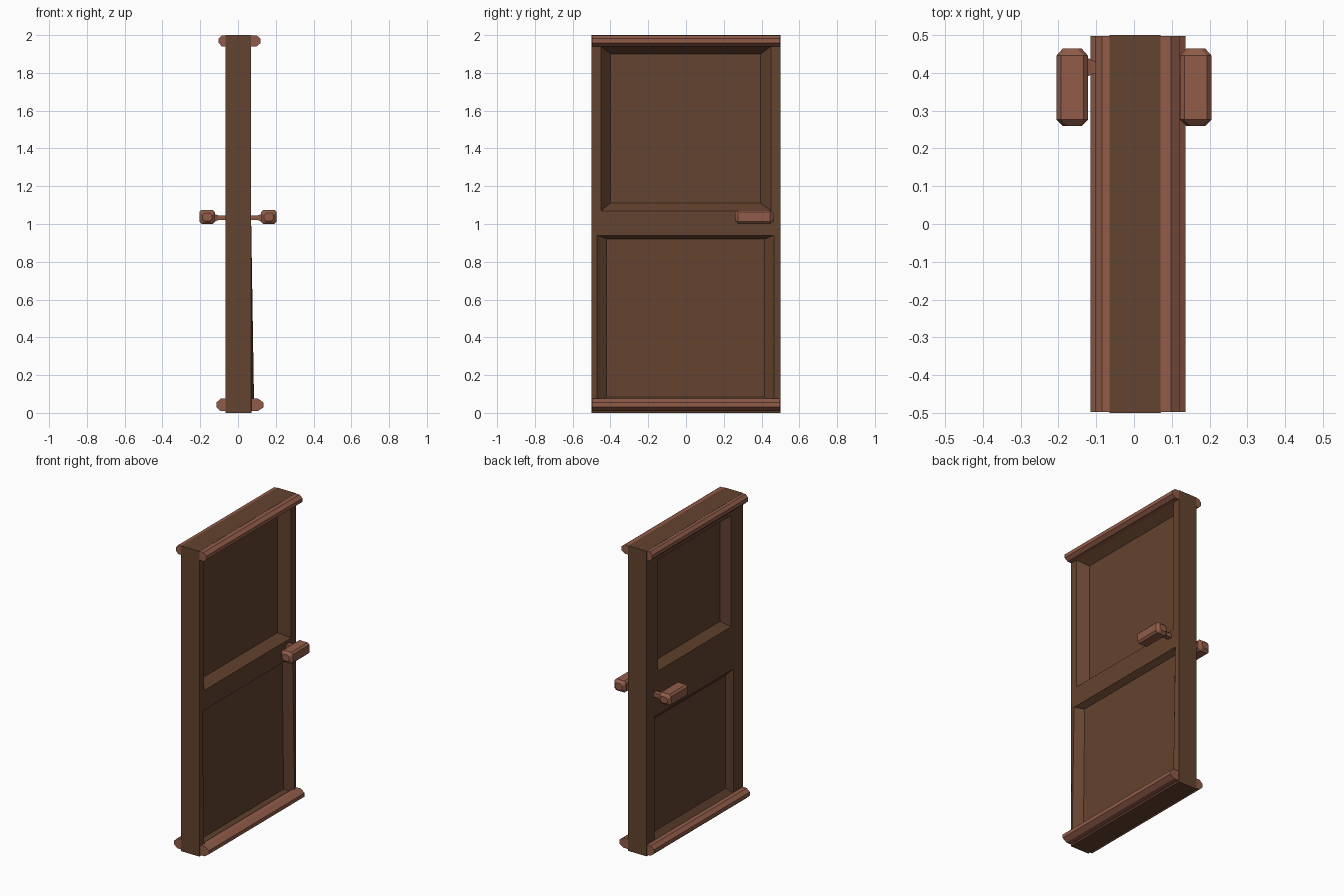
import bpy, bmesh

if "Cube" in bpy.data.objects:
    bpy.data.objects.remove(bpy.data.objects["Cube"])


def mat(name, c):
    m = bpy.data.materials.new(name)
    m.diffuse_color = (*c, 1)
    m.use_nodes = True
    m.node_tree.nodes["Principled BSDF"].inputs["Base Color"].default_value = m.diffuse_color
    return m


WOOD = mat("dark_wood", (0.127, 0.056, 0.029))
TRIM = mat("reddish_trim", (0.283, 0.107, 0.067))


def finish(bm, name, m):
    bmesh.ops.remove_doubles(bm, verts=bm.verts, dist=1e-5)
    bmesh.ops.recalc_face_normals(bm, faces=bm.faces)
    me = bpy.data.meshes.new(name)
    bm.to_mesh(me)
    bm.free()
    me.materials.append(m)
    ob = bpy.data.objects.new(name, me)
    bpy.context.collection.objects.link(ob)
    return ob


def face(bm, pts):
    bm.faces.new([bm.verts.new(p) for p in pts])


def loft(bm, loops, start=False, end=True):
    for a, b in zip(loops, loops[1:]):
        n = len(a)
        for i in range(n):
            j = (i + 1) % n
            face(bm, (a[i], a[j], b[j], b[i]))
    if start:
        face(bm, loops[0])
    if end:
        face(bm, loops[-1])


def rect(xb, xt, y0, y1, z0, z1):
    # rectangle facing x, with separate bottom and top depth
    return [(xb, y0, z0), (xb, y1, z0), (xt, y1, z1), (xt, y0, z1)]


# Door slab with four sunken panels; the lower +x rim kicks outward
XL, XR, MID = -0.065, 0.07, 1.0
bm = bmesh.new()
loft(bm, [rect(XR, XR, -.5, .5, MID, 2), rect(XR, XR, -.45, .45, 1.07, 1.94),
          rect(.01, .01, -.40, .395, 1.11, 1.90)])
loft(bm, [rect(XR, XR, -.5, .5, 0, MID), rect(.085, XR, -.47, .465, .05, .94),
          rect(.04, .03, -.42, .415, .085, .92)])
loft(bm, [rect(XL, XL, -.5, .5, MID, 2), rect(XL, XL, -.375, .385, 1.17, 1.90),
          rect(-.015, -.015, -.33, .34, 1.21, 1.86)])
loft(bm, [rect(XL, XL, -.5, .5, 0, MID), rect(XL, XL, -.40, .42, .07, .885),
          rect(-.035, -.035, -.36, .38, .11, .85)])
for y in (-.5, .5):
    for z0, z1 in ((0, MID), (MID, 2)):
        face(bm, [(XL, y, z0), (XR, y, z0), (XR, y, z1), (XL, y, z1)])
for z in (0, 2):
    face(bm, [(XL, -.5, z), (XR, -.5, z), (XR, .5, z), (XL, .5, z)])
finish(bm, "door_slab", WOOD)


# Pointed rails across the top and bottom of both sides
def rail(name, base, tip, z0, z1):
    mid = base + (tip - base) * .55
    zc = (z0 + z1) / 2
    prof = [(base, z0), (mid, z0), (tip, zc - .012), (tip, zc + .012), (mid, z1), (base, z1)]
    bm = bmesh.new()
    loft(bm, [[(x, y, z) for x, z in prof] for y in (-.497, .497)], True, True)
    finish(bm, name, TRIM)


rail("top_rail_left", XL, -.102, 1.94, 1.999)
rail("top_rail_right", XR, .12, 1.94, 1.999)
rail("bottom_rail_left", XL, -.115, .01, .075)
rail("bottom_rail_right", XR, .136, .01, .075)

# Lever handles with stems
for side, s in (("left", -1), ("right", 1)):
    def ring(y, k):
        x0, x1, z0, z1, c = .122 + k, .205 - k, 1.0 + k, 1.075 - k, .012
        p = [(x0 + c, z0), (x1 - c, z0), (x1, z0 + c), (x1, z1 - c),
             (x1 - c, z1), (x0 + c, z1), (x0, z1 - c), (x0, z0 + c)]
        return [(s * x, y, z) for x, z in p]
    bm = bmesh.new()
    loft(bm, [ring(.26, .016), ring(.276, 0), ring(.446, 0), ring(.464, .016)], True, True)
    finish(bm, "handle_" + side, TRIM)
    bm = bmesh.new()
    loft(bm, [rect(s * x, s * x, .415 - h, .415 + h, 1.033 - v, 1.033 + v)
              for x, h, v in ((.06, .016, .013), (.105, .016, .013), (.13, .028, .022))],
         True, True)
    finish(bm, "handle_stem_" + side, TRIM)
